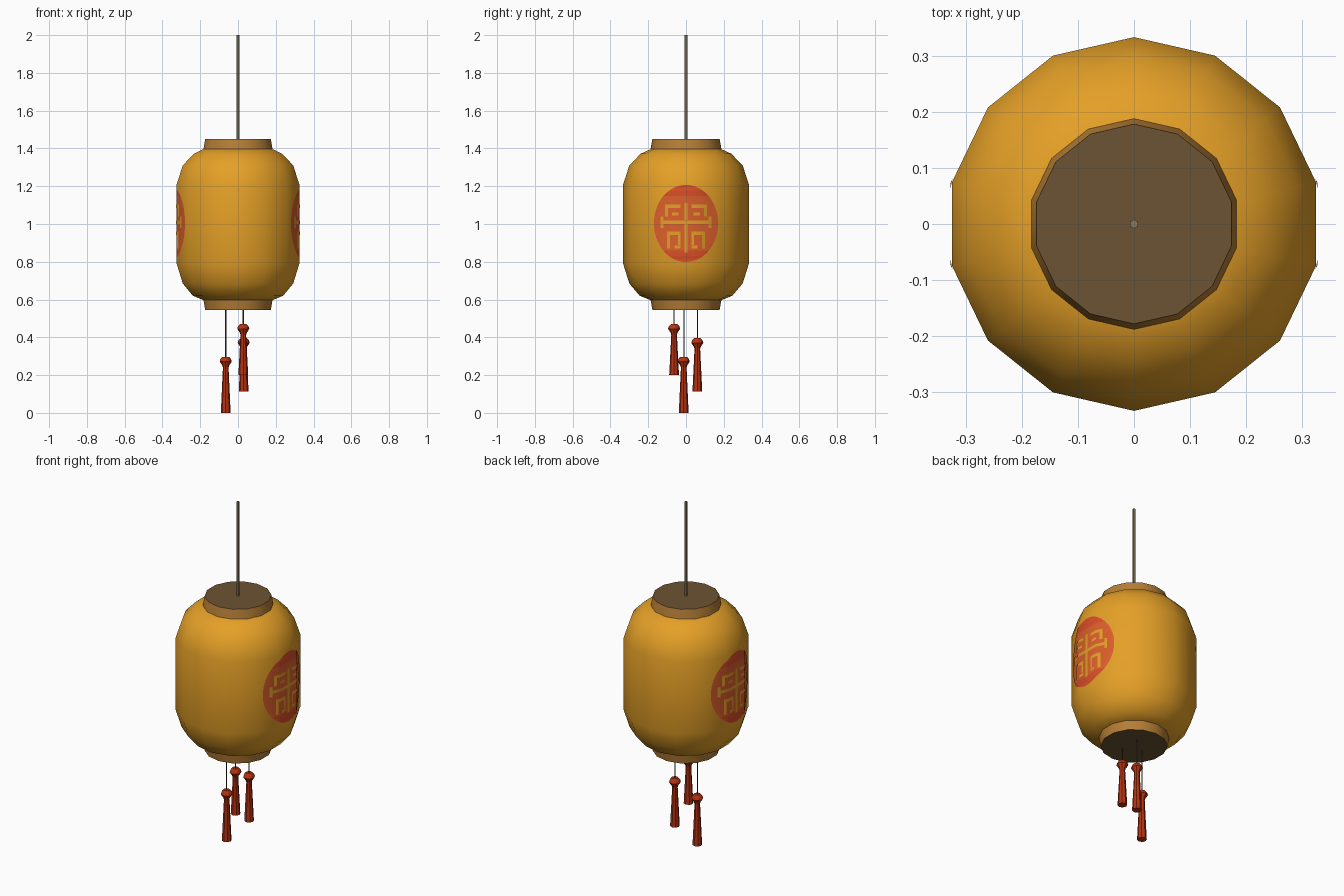
import bpy, bmesh, math

if "Cube" in bpy.data.objects:
    bpy.data.objects.remove(bpy.data.objects["Cube"])

SIDES = 14
R = 0.333                      # body radius at the corners


def material(name, rgb):
    m = bpy.data.materials.new(name)
    m.diffuse_color = (*rgb, 1.0)
    m.use_nodes = True
    m.node_tree.nodes["Principled BSDF"].inputs["Base Color"].default_value = m.diffuse_color
    return m


YELLOW = material("amber paper", (0.78, 0.35, 0.02))
TAN = material("tan wood", (0.47, 0.21, 0.036))
BROWN = material("dark brown wood", (0.15, 0.087, 0.033))
RED = material("painted red", (0.70, 0.075, 0.02))
ORANGE = material("painted orange red", (0.72, 0.115, 0.024))
TASSEL = material("tassel red", (0.48, 0.033, 0.006))
GREY = material("grey rod", (0.25, 0.20, 0.11))
CORD = material("dark cord", (0.09, 0.055, 0.035))


def finish(name, bm, mats, angle):
    me = bpy.data.meshes.new(name)
    bm.to_mesh(me)
    bm.free()
    for m in mats:
        me.materials.append(m)
    ob = bpy.data.objects.new(name, me)
    bpy.context.collection.objects.link(ob)
    bpy.ops.object.select_all(action='DESELECT')
    ob.select_set(True)
    bpy.context.view_layer.objects.active = ob
    bpy.ops.object.shade_smooth_by_angle(angle=math.radians(angle))
    return ob


def lathe(name, profile, sides, mats, x=0, y=0, angle=50, end_mat=0):
    """Closed turned shape from (radius, z) points listed bottom to top."""
    bm = bmesh.new()
    rings = []
    for r, z in profile:
        rings.append([bm.verts.new((x + r * math.cos(math.pi / 2 + k * math.tau / sides),
                                    y + r * math.sin(math.pi / 2 + k * math.tau / sides), z))
                      for k in range(sides)])
    for a, b in zip(rings, rings[1:]):
        for k in range(sides):
            n = (k + 1) % sides
            bm.faces.new((a[k], a[n], b[n], b[k]))
    for f in (bm.faces.new(rings[0][::-1]), bm.faces.new(rings[-1])):
        f.material_index = end_mat
    return finish(name, bm, mats, angle)


# Paper body
lathe("lantern_body", [(0.175, 0.592), (0.245, 0.62), (0.30, 0.685), (R, 0.79),
                       (R, 1.21), (0.30, 1.31), (0.24, 1.372), (0.175, 1.402)],
      SIDES, [YELLOW], angle=60)

# Wooden end rings with dark end discs
lathe("top_cap", [(0.188, 1.395), (0.178, 1.45)], SIDES, [TAN, BROWN], end_mat=1)
lathe("bottom_cap", [(0.178, 0.545), (0.188, 0.6)], SIDES, [TAN, BROWN], end_mat=1)

# Hanging rod
lathe("hanging_rod", [(0.008, 1.44), (0.008, 2.0)], 6, [GREY])

# Three tassels on cords, at different heights
for i, (x, y, z) in enumerate([(-0.065, -0.012, 0.0), (0.028, -0.063, 0.2), (0.03, 0.06, 0.113)]):
    top = z + (0.297 if i == 0 else 0.27 if i == 1 else 0.283)
    lathe(f"tassel_{i + 1}", [(0.026, z), (0.015, top - 0.058), (0.017, top - 0.048),
                              (0.032, top - 0.025), (0.028, top - 0.012), (0.017, top)],
          8, [TASSEL], x, y, 35)
    lathe(f"tassel_cord_{i + 1}", [(0.003, top - 0.01), (0.003, 0.55)], 5, [CORD], x, y)


# Painted medallions that follow the flat sides of the body
STEP = math.tau / SIDES
EDGE = R * math.sin(STEP / 2)
EDGE2 = R * math.sin(STEP * 1.5)
X1, X2 = R * math.cos(STEP / 2), R * math.cos(STEP * 1.5)


def surface_x(y):
    t = max(0.0, (abs(y) - EDGE) / (EDGE2 - EDGE))
    return X1 + (X2 - X1) * t


def strip(bm, s, low, high, z0, z1, off, mat):
    """Patch spanning y low=(min,max) at z0 to high=(min,max) at z1."""
    def cuts(a, b):
        return [a, min(max(-EDGE, a), b), max(min(EDGE, b), a), b]
    lo, hi = cuts(*low), cuts(*high)
    for k in range(3):
        pts = [(lo[k], z0), (lo[k + 1], z0), (hi[k + 1], z1), (hi[k], z1)]
        if max(lo[k + 1] - lo[k], hi[k + 1] - hi[k]) < 1e-5:
            continue
        f = bm.faces.new([bm.verts.new((s * (surface_x(y) + off), s * y, z)) for y, z in pts])
        f.material_index = mat


# Abstract fretwork, half pattern mirrored in y: y0, y1, z0, z1
FRET = [(0.0, 0.135, 1.0, 1.018), (0.12, 0.135, 0.98, 1.04),
        (0.0, 0.008, 1.02, 1.11), (0.03, 0.11, 1.085, 1.102),
        (0.095, 0.11, 1.04, 1.085), (0.04, 0.075, 1.045, 1.06),
        (0.0, 0.008, 0.85, 1.0), (0.03, 0.1, 0.942, 0.96),
        (0.03, 0.042, 0.89, 0.942), (0.085, 0.1, 0.87, 0.942),
        (0.03, 0.06, 0.87, 0.885)]
ROWS, CZ, HZ, HY = 32, 1.003, 0.204, 0.17

for s, side in ((1, "right"), (-1, "left")):
    bm = bmesh.new()
    for k in range(ROWS):
        a0, a1 = (math.pi * (j / ROWS - 0.5) for j in (k, k + 1))
        w0, w1 = HY * math.cos(a0), HY * math.cos(a1)
        z0, z1 = CZ + HZ * math.sin(a0), CZ + HZ * math.sin(a1)
        middle = abs((z0 + z1) / 2 - CZ) < 0.14
        strip(bm, s, (-w0, w0), (-w1, w1), z0, z1, 0.002, 1 if middle else 0)
    for y0, y1, z0, z1 in FRET:
        for a, b in ((y0, y1), (-y1, -y0)):
            strip(bm, s, (a, b), (a, b), z0, z1, 0.004, 2)
    bmesh.ops.remove_doubles(bm, verts=bm.verts, dist=1e-5)
    finish(f"{side}_medallion", bm, [RED, ORANGE, YELLOW], 60)
